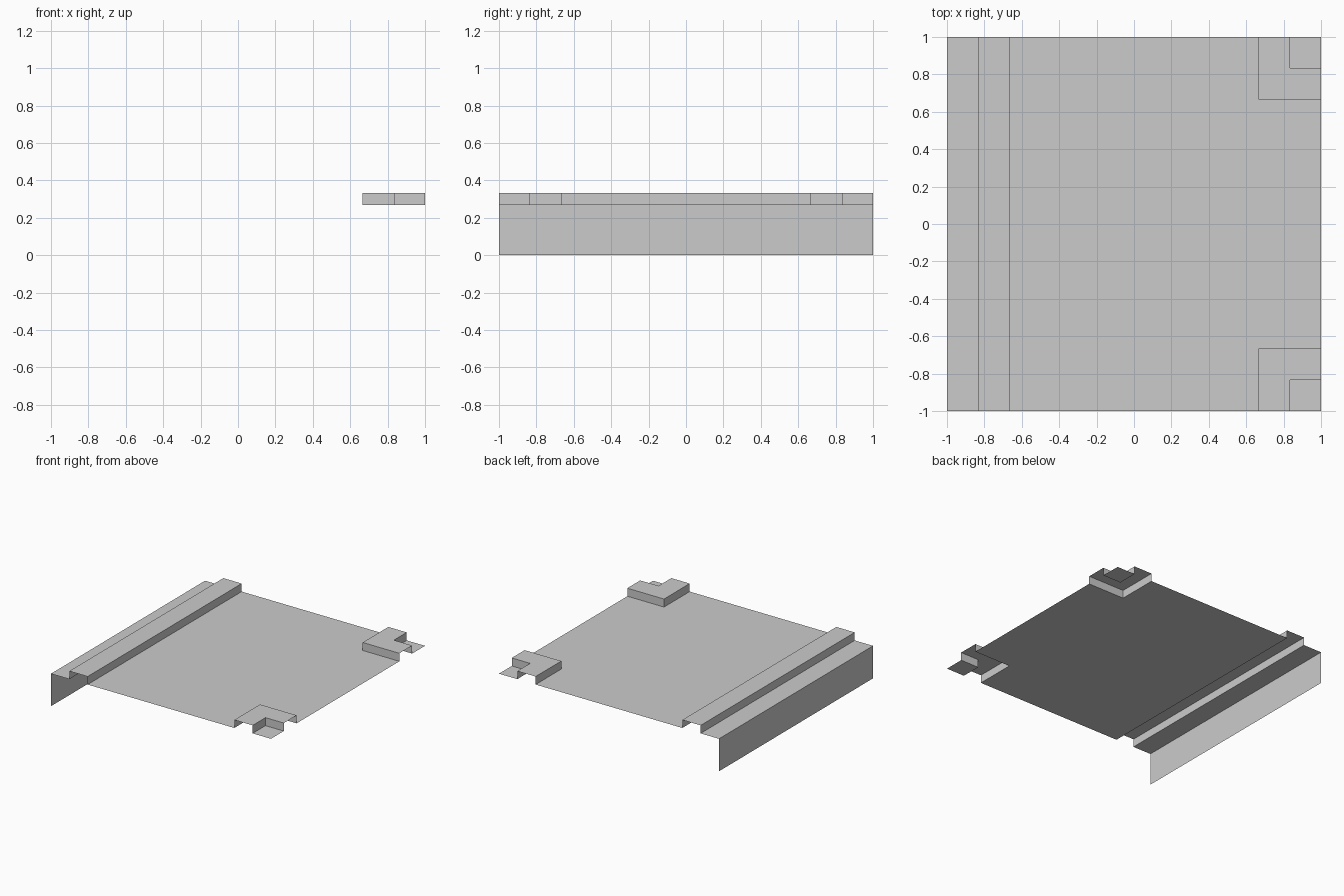
import bpy

if "Cube" in bpy.data.objects:
    bpy.data.objects.remove(bpy.data.objects["Cube"])

LOW, HIGH = 0.267, 0.333      # road level and kerb top
OUT, IN = 5 / 6, 2 / 3        # outer and inner kerb edges


def make(name, verts, faces):
    mesh = bpy.data.meshes.new(name)
    mesh.from_pydata(verts, [], faces)
    obj = bpy.data.objects.new(name, mesh)
    bpy.context.collection.objects.link(obj)
    return obj


def strip(path, base=0):
    """Quads between consecutive pairs of vertices."""
    return [(base + 2 * i, base + 2 * i + 2, base + 2 * i + 3, base + 2 * i + 1)
            for i in range(len(path) - 1)]


# Road surface: flat sheet notched at the two right corners
outline = [(-IN, -1), (IN, -1), (IN, -IN), (1, -IN),
           (1, IN), (IN, IN), (IN, 1), (-IN, 1)]
make("road_surface", [(x, y, LOW) for x, y in outline],
     [(0, 1, 6, 7), (2, 3, 4, 5)])

# Left side: outer drop wall, verge and hollow kerb, as a profile run along y
profile = [(-1, 0), (-1, LOW), (-OUT, LOW), (-OUT, HIGH), (-IN, HIGH), (-IN, LOW)]
make("side_kerb", [(x, y, z) for x, z in profile for y in (1, -1)],
     [f[::-1] for f in strip(profile)])


# Corner kerb: L-shaped hollow step around a small square verge
def corner_kerb(name, sy):
    def ell(r):
        return [(r, sy), (r, sy * r), (1, sy * r)]
    rings = [(IN, LOW), (IN, HIGH), (OUT, HIGH), (OUT, LOW)]
    verts = [(x, y, z) for r, z in rings for x, y in ell(r)]
    verts.append((1, sy, LOW))
    faces = [(3 * k + i, 3 * k + i + 1, 3 * k + i + 4, 3 * k + i + 3)
             for k in range(3) for i in range(2)]
    faces.append((9, 10, 11, 12))
    if sy < 0:
        faces = [f[::-1] for f in faces]
    make(name, verts, faces)


corner_kerb("back_corner_kerb", 1)
corner_kerb("front_corner_kerb", -1)
